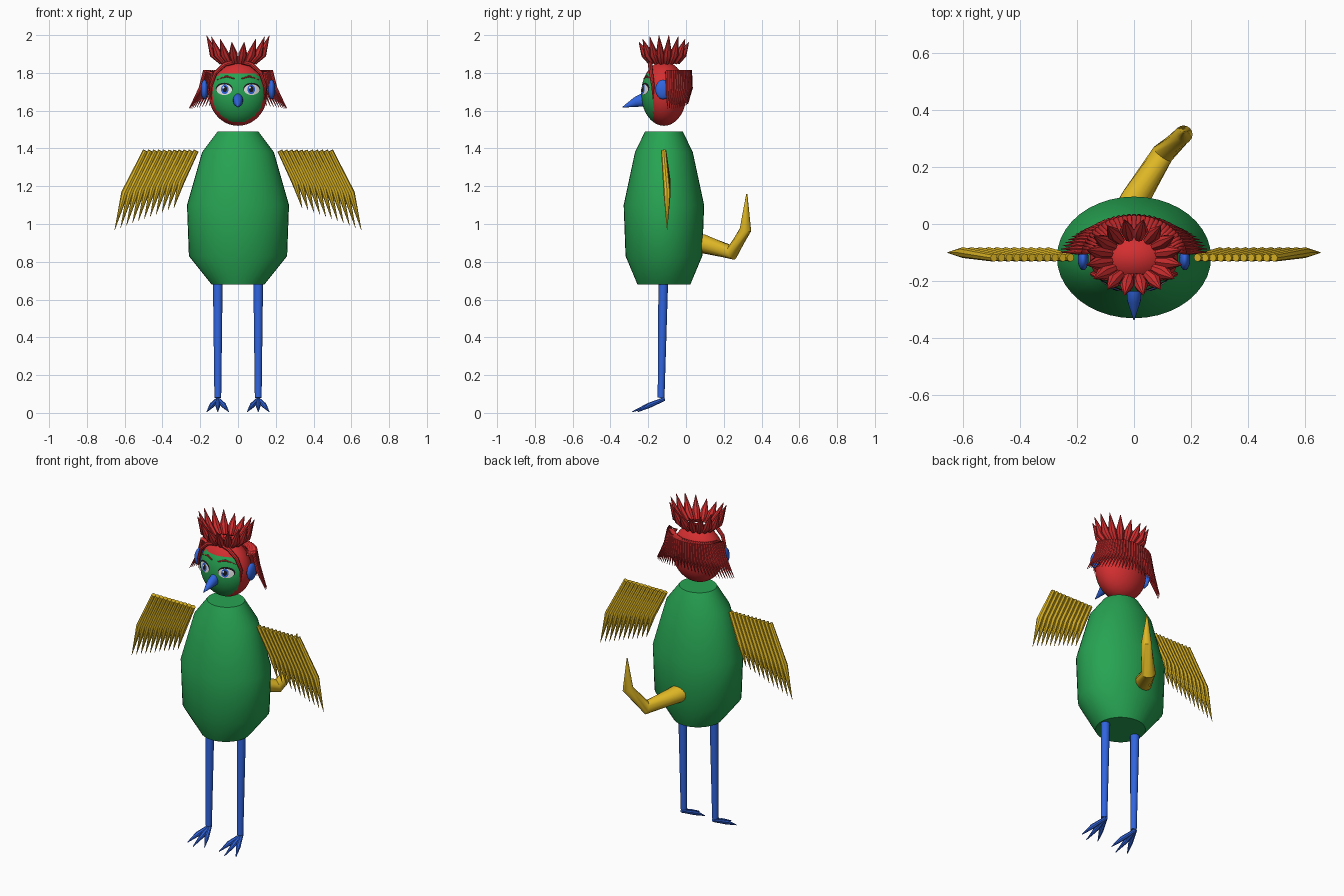
import bpy, bmesh
from math import sin, cos, pi, radians, sqrt
from mathutils import Vector

if "Cube" in bpy.data.objects:
    bpy.data.objects.remove(bpy.data.objects["Cube"])


def material(name, r, g, b):
    m = bpy.data.materials.new(name)
    m.use_nodes = True
    m.diffuse_color = (r, g, b, 1)
    m.node_tree.nodes["Principled BSDF"].inputs["Base Color"].default_value = (r, g, b, 1)
    return m


GREEN = material("body green", 0.02, 0.37, 0.085)
RED = material("crest red", 0.66, 0.028, 0.03)
YELLOW = material("feather yellow", 0.73, 0.47, 0.018)
BLUE = material("leg blue", 0.03, 0.13, 0.74)
WHITE = material("eye white", 0.85, 0.85, 0.85)
BLACK = material("eye black", 0.01, 0.01, 0.012)


def finish(name, bm, *mats, angle=40):
    bmesh.ops.recalc_face_normals(bm, faces=bm.faces)
    mesh = bpy.data.meshes.new(name)
    bm.to_mesh(mesh)
    bm.free()
    for m in mats:
        mesh.materials.append(m)
    ob = bpy.data.objects.new(name, mesh)
    bpy.context.collection.objects.link(ob)
    bpy.ops.object.select_all(action='DESELECT')
    ob.select_set(True)
    bpy.context.view_layer.objects.active = ob
    bpy.ops.object.shade_smooth_by_angle(angle=radians(angle))
    return ob


def tube(bm, points, radii, sides=10):
    """Loft round or elliptical sections along a path."""
    pts = [Vector(p) for p in points]
    whole = (pts[-1] - pts[0]).normalized()
    ref = Vector((0, 1, 0)) if abs(whole.x) > 0.7 else Vector((1, 0, 0))
    rings = []
    for i, (p, r) in enumerate(zip(pts, radii)):
        ru, rv = r if isinstance(r, tuple) else (r, r)
        t = (pts[min(i + 1, len(pts) - 1)] - pts[max(i - 1, 0)]).normalized()
        u = (ref - t * ref.dot(t)).normalized()
        v = t.cross(u)
        rings.append([bm.verts.new(p + u * ru * cos(2 * pi * k / sides) + v * rv * sin(2 * pi * k / sides))
                      for k in range(sides)])
    for a, b in zip(rings, rings[1:]):
        for k in range(sides):
            n = (k + 1) % sides
            bm.faces.new((a[k], a[n], b[n], b[k]))
    bm.faces.new(rings[0])
    bm.faces.new(rings[-1])


def both_sides(name, build, mat):
    for side, s in (("left", 1), ("right", -1)):
        bm = bmesh.new()
        build(bm, s)
        finish(side + "_" + name, bm, mat)


# Body: stacked ellipses
MID_Y = -0.117
bm = bmesh.new()
tube(bm, [(0, MID_Y, z) for z in (0.68, 0.83, 1.1, 1.38, 1.49)],
     [(0.14, 0.14), (0.26, 0.203), (0.27, 0.213), (0.19, 0.153), (0.108, 0.1)], 40)
finish("body", bm, GREEN)

# Tail
bm = bmesh.new()
tube(bm, [(-0.03, 0.03, 0.905), (0.005, 0.09, 0.895), (0.1, 0.245, 0.85), (0.175, 0.315, 0.97), (0.175, 0.322, 1.16)],
     [0.05, 0.05, 0.04, 0.031, 0.003], 16)
finish("tail", bm, YELLOW)


# Wings: a row of overlapping bent feathers
def wing(bm, s, count=11):
    for i in range(count):
        f = i / (count - 1)
        x, size = 0.222 + 0.268 * f, 0.72 + 0.28 * f
        path = [(0, -0.118, 0), (0.11, -0.1, -0.225), (0.163, -0.1, -0.42)]
        tube(bm, [(s * (x + dx * size), y, 1.388 + dz * size) for dx, y, dz in path], [0.014, 0.019, 0.001], 8)


both_sides("wing", wing, YELLOW)


# Legs and three-toed feet
def leg(bm, s):
    tube(bm, [(s * 0.107, -0.12, 0.72), (s * 0.107, -0.132, 0.08)], [0.026, 0.018], 16)


def foot(bm, s):
    for spread in (-1, 0, 1):
        x, tip_y = s * 0.107, -0.285 + 0.03 * abs(spread)
        tube(bm, [(x, -0.115, 0.073), (x + spread * 0.032, -0.195, 0.04), (x + spread * 0.058, tip_y, 0.006)],
             [0.01, 0.014, 0.002], 8)


both_sides("leg", leg, BLUE)
both_sides("foot", foot, BLUE)

# Head: green face on the front, red scalp behind and above
HEAD, RX, RY, RZ = Vector((0, MID_Y, 1.69)), 0.155, 0.12, 0.17
bm = bmesh.new()
bmesh.ops.create_uvsphere(bm, u_segments=48, v_segments=32, radius=1)
for v in bm.verts:
    v.co = HEAD + Vector((v.co.x * RX, v.co.y * RY, v.co.z * RZ))
for f in bm.faces:
    c = f.calc_center_median()
    f.material_index = int(c.y > -0.172 or c.z > 1.80)
finish("head", bm, GREEN, RED)


def on_face(x, z, lift):
    k = 1 - (x / RX) ** 2 - ((z - HEAD.z) / RZ) ** 2
    return Vector((x, HEAD.y - RY * sqrt(max(k, 0)) - lift, z))


# Eyes: thin curved plates
def plate(name, x, z, w, h, lift, mat):
    bm = bmesh.new()
    bmesh.ops.create_circle(bm, cap_ends=True, cap_tris=True, segments=24, radius=1)
    bmesh.ops.subdivide_edges(bm, edges=bm.edges, cuts=2, use_grid_fill=True)
    for v in bm.verts:
        v.co = on_face(x + v.co.x * w, z + v.co.y * h, lift)
    if sum((f.normal_update() or f.normal.y) for f in bm.faces) > 0:
        bmesh.ops.reverse_faces(bm, faces=bm.faces)
    finish(name, bm, mat)


for side, s in (("left", 1), ("right", -1)):
    plate(side + "_eye_rim", s * 0.073, 1.716, 0.045, 0.032, 0.002, BLACK)
    plate(side + "_eye_white", s * 0.073, 1.711, 0.041, 0.028, 0.004, WHITE)
    plate(side + "_iris", s * 0.07, 1.713, 0.02, 0.025, 0.0055, BLUE)
    plate(side + "_pupil", s * 0.07, 1.714, 0.012, 0.016, 0.007, BLACK)
    plate(side + "_glint", s * 0.07 - 0.007, 1.722, 0.005, 0.006, 0.0085, WHITE)


# Brows, ears and front locks
def brow(bm, s):
    tube(bm, [on_face(s * x, z, 0.002) for x, z in ((0.02, 1.77), (0.06, 1.782), (0.115, 1.762))],
         [0.003, 0.005, 0.001], 8)


def ear(bm, s):
    bmesh.ops.create_uvsphere(bm, u_segments=20, v_segments=12, radius=1)
    for v in bm.verts:
        v.co = Vector((s * 0.178 + v.co.x * 0.019, -0.122 + v.co.y * 0.04, 1.712 + v.co.z * 0.052))


def lock(bm, s):
    tube(bm, [(0, -0.185, 1.862), (s * 0.07, -0.19, 1.845), (s * 0.12, -0.185, 1.80), (s * 0.145, -0.175, 1.73),
              (s * 0.142, -0.175, 1.66)], [0.012, 0.012, 0.011, 0.009, 0.001], 8)


both_sides("brow", brow, RED)
both_sides("ear", ear, BLUE)
both_sides("front_lock", lock, RED)

# Beak
bm = bmesh.new()
tube(bm, [(0, -0.19, 1.665), (0, -0.225, 1.657), (0, -0.268, 1.645), (0, -0.336, 1.618)],
     [(0.018, 0.025), (0.027, 0.036), (0.024, 0.026), 0.002], 16)
finish("beak", bm, BLUE)

# Crest: ring of petals flaring up from the top of the head
bm = bmesh.new()
PETALS = 16
for i in range(PETALS):
    a = 2 * pi * (i + 0.5) / PETALS
    c, s = cos(a), sin(a)
    tube(bm, [(0.085 * c, MID_Y + 0.07 * s, 1.855), (0.13 * c, MID_Y + 0.1 * s, 1.9),
              (0.17 * c, MID_Y + 0.135 * s, 1.955 + 0.045 * abs(c))], [0.016, 0.024, 0.001], 8)
finish("crest", bm, RED)

# Back hair: curtain of strands sweeping outward at the sides
bm = bmesh.new()
STRANDS = 33
for i in range(STRANDS):
    a = radians(-82 + 164 * i / (STRANDS - 1))
    s, c = sin(a), cos(a)
    side = abs(s)
    tube(bm, [(0.135 * s, MID_Y + 0.1 * c, 1.80), (0.178 * s, MID_Y + 0.14 * c, 1.81),
              (0.2 * s, MID_Y + 0.143 * c, 1.72), (0.262 * s, MID_Y + 0.13 * c, 1.645 - 0.035 * side)],
         [0.008, 0.01, 0.01, 0.001], 8)
finish("back_hair", bm, RED)
